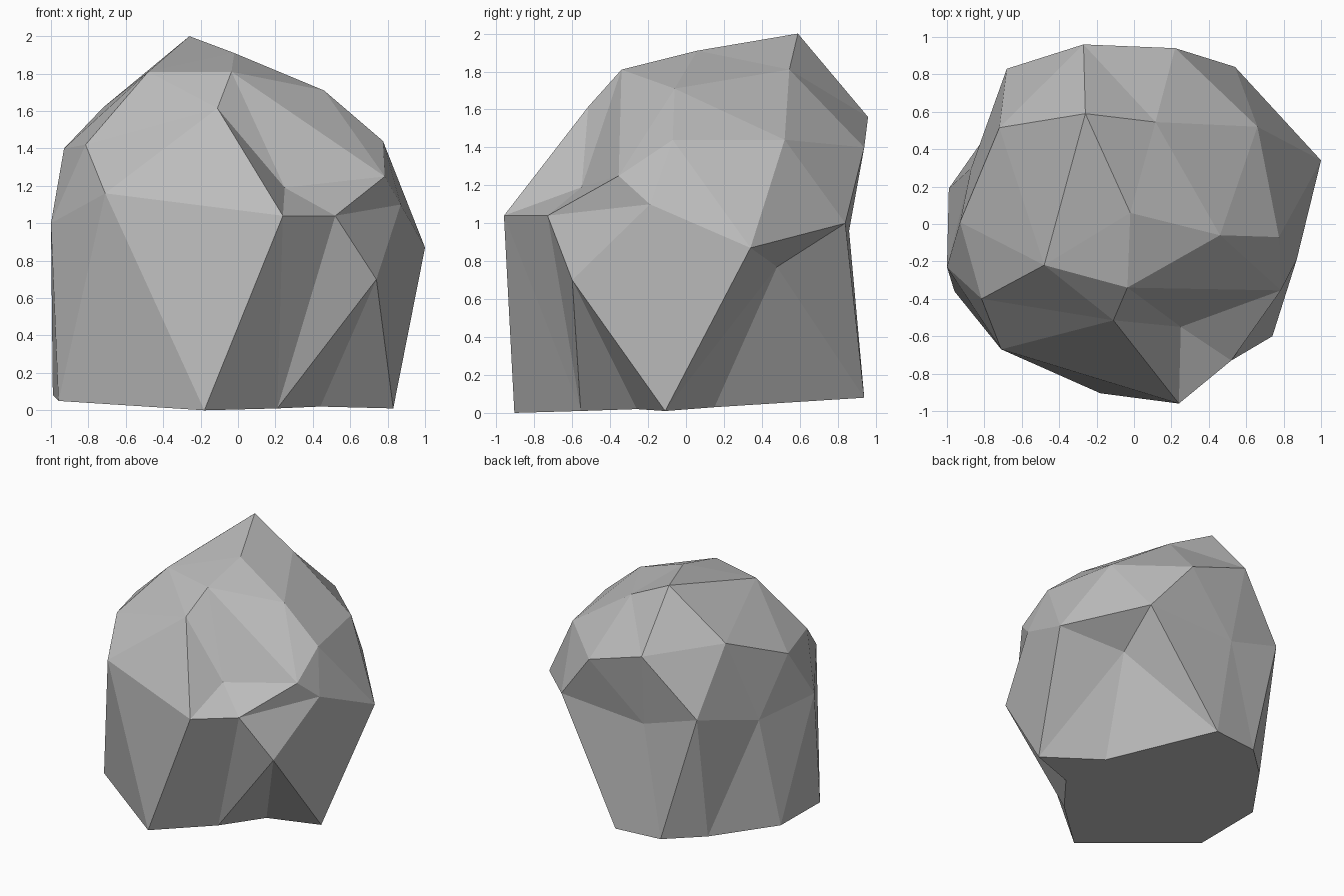
import bpy
import bmesh

if "Cube" in bpy.data.objects:
    bpy.data.objects.remove(bpy.data.objects["Cube"])

# Irregular cross-section loops of the boulder, from the ground to the crown
FOOT = [(-.18, -.905, 0), (.21, -.555, .01), (.44, -.26, .02), (.83, -.11, .01), (.40, .15, .03),
        (-.02, .94, .08), (-.40, .90, .08), (-.66, .66, .08), (-.99, .19, .08), (-.96, -.36, .05)]
WAIST = [(.24, -.96, 1.04), (.52, -.73, 1.04), (.74, -.60, .70), (.87, -.19, 1.10), (1.0, .34, .87),
         (.50, .48, .77), (.54, .84, 1.0), (-.22, .86, .96), (-.68, .83, 1.10), (-.87, .30, .95),
         (-1.0, -.23, 1.0), (-.71, -.67, 1.16)]
SHOULDER = [(.25, -.55, 1.19), (.785, -.355, 1.25), (.775, -.07, 1.44), (.66, .52, 1.44), (.22, .94, 1.40),
            (-.27, .96, 1.56), (-.72, .515, 1.62), (-.93, .01, 1.40), (-.815, -.40, 1.42), (-.11, -.515, 1.615)]
CROWN = [(-.035, -.34, 1.81), (.46, -.06, 1.71), (.115, .545, 1.81), (-.26, .59, 2.0), (-.48, -.22, 1.81)]
TOP = (-.02, .06, 1.91)
NOTCHES = (2, 5)  # waist points that sink below the overhang

bm = bmesh.new()


def loop(points):
    return [bm.verts.new(p) for p in points]


def band(low, high, steps):
    """Triangulate between two closed loops; L steps along the lower, H along the upper."""
    i = j = 0
    for s in steps:
        a, b = low[i % len(low)], high[j % len(high)]
        if s == "L":
            i += 1
            c = low[i % len(low)]
        else:
            j += 1
            c = high[j % len(high)]
        bm.faces.new((a, c, b))


foot, waist, shoulder, crown = map(loop, (FOOT, WAIST, SHOULDER, CROWN))
rim = [v for i, v in enumerate(waist) if i not in NOTCHES]

# Underside, lower wall and the small overhangs above the notches
bm.faces.new(foot[::-1])
band(foot, waist, "LHHLLHHHLLHHLHLHLHLHLH")
for n in NOTCHES:
    bm.faces.new((waist[n - 1], waist[n], waist[n + 1]))

# Upper wall, sloping shoulder and crown fan
band(rim, shoulder, "LH" * 10)
band(shoulder, crown, "LHLLHLLHLHLLLHL")
top = bm.verts.new(TOP)
for k, v in enumerate(crown):
    bm.faces.new((v, crown[(k + 1) % len(crown)], top))

bmesh.ops.recalc_face_normals(bm, faces=bm.faces[:])
mesh = bpy.data.meshes.new("boulder")
bm.to_mesh(mesh)
bm.free()

# Plain grey stone, flat faces
stone = bpy.data.materials.new("grey stone")
stone.diffuse_color = (.5, .5, .5, 1)
stone.use_nodes = True
stone.node_tree.nodes["Principled BSDF"].inputs["Base Color"].default_value = stone.diffuse_color
mesh.materials.append(stone)
boulder = bpy.data.objects.new("boulder", mesh)
bpy.context.collection.objects.link(boulder)
